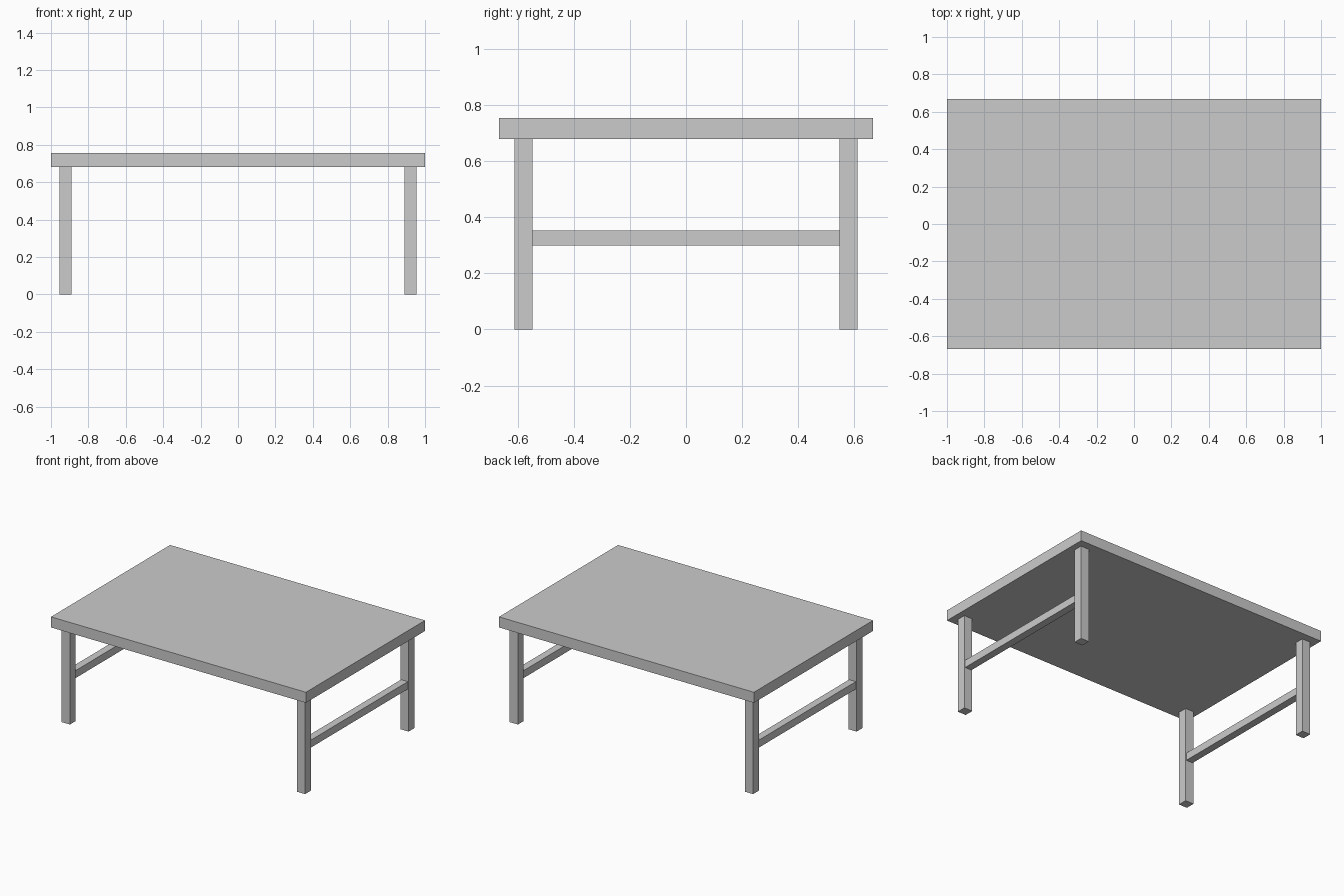
import bpy

if "Cube" in bpy.data.objects:
    bpy.data.objects.remove(bpy.data.objects["Cube"])


def box(name, lo, hi):
    """Box spanning two opposite corners."""
    bpy.ops.mesh.primitive_cube_add(size=1, location=[(a + b) / 2 for a, b in zip(lo, hi)])
    obj = bpy.context.object
    obj.name = name
    obj.scale = [b - a for a, b in zip(lo, hi)]
    bpy.ops.object.transform_apply(location=False, rotation=False, scale=True)
    return obj


HALF_LEG = 0.0325
LEG_X, LEG_Y = 0.9225, 0.58
TOP_UNDER, TOP_OVER = 0.68, 0.755
RAIL_HALF = 0.0265

# Table top
box("table_top", (-1, -0.667, TOP_UNDER), (1, 0.667, TOP_OVER))

for sx, side in ((-1, "left"), (1, "right")):
    x = sx * LEG_X
    # Square legs
    for sy, end in ((-1, "front"), (1, "back")):
        y = sy * LEG_Y
        box(f"{end}_{side}_leg",
            (x - HALF_LEG, y - HALF_LEG, 0),
            (x + HALF_LEG, y + HALF_LEG, TOP_UNDER))
    # Stretcher joining the two legs of each short side
    inner = LEG_Y - HALF_LEG
    box(f"{side}_stretcher",
        (x - RAIL_HALF, -inner, 0.30),
        (x + RAIL_HALF, inner, 0.353))
